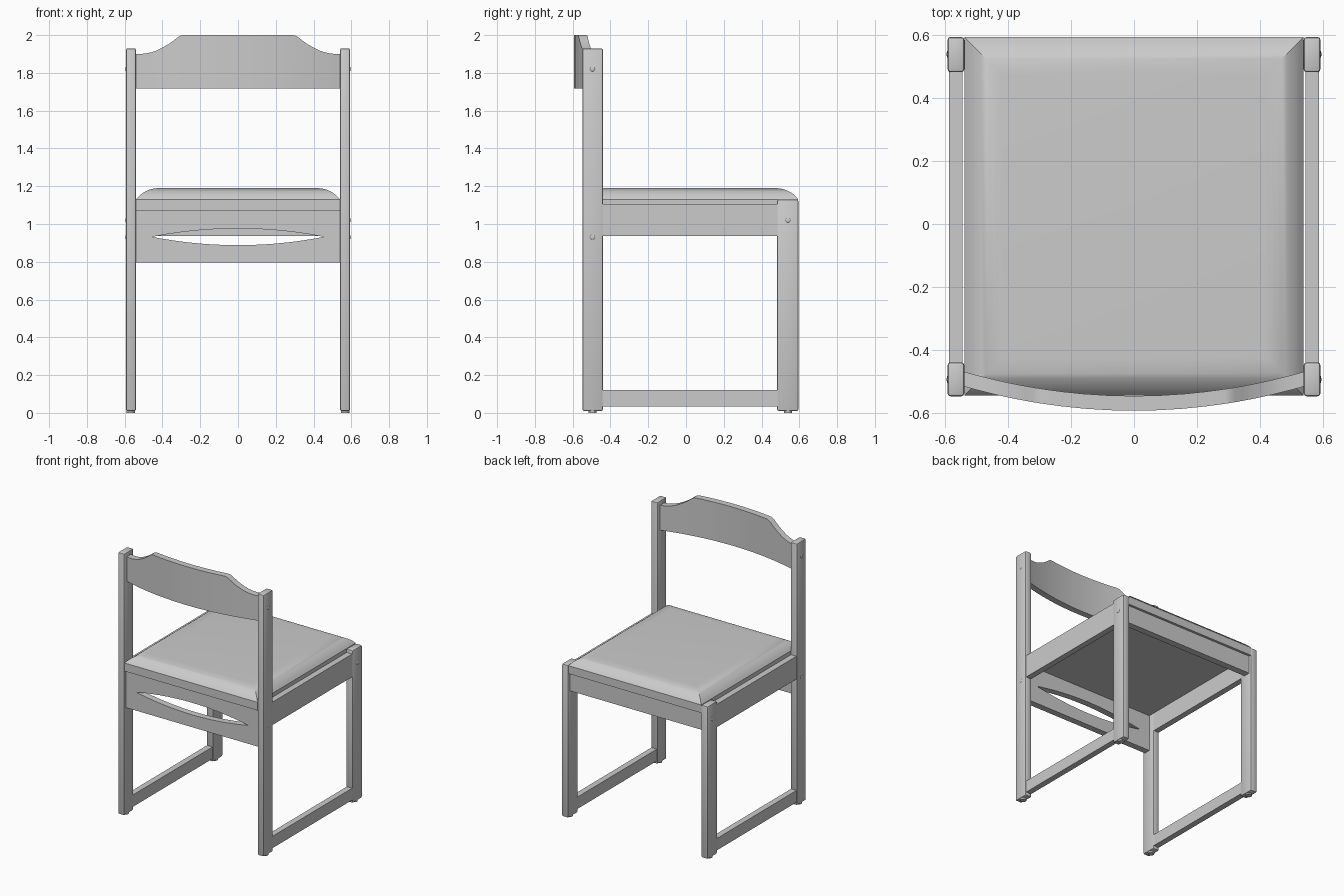
import bpy, bmesh, math
from mathutils import Matrix

if "Cube" in bpy.data.objects:
    bpy.data.objects.remove(bpy.data.objects["Cube"])


def make_object(name, bm, smooth=None):
    bmesh.ops.recalc_face_normals(bm, faces=bm.faces[:])
    me = bpy.data.meshes.new(name)
    bm.to_mesh(me)
    bm.free()
    ob = bpy.data.objects.new(name, me)
    bpy.context.collection.objects.link(ob)
    if smooth:
        me.shade_smooth()
        me.set_sharp_from_angle(angle=math.radians(smooth))
    return ob


def box(name, x, y, z, bevel=0.0):
    """Box from (min, max) ranges, optionally with rounded edges."""
    bm = bmesh.new()
    bmesh.ops.create_cube(bm, size=1)
    for v in bm.verts:
        for i, r in enumerate((x, y, z)):
            v.co[i] = r[0] if v.co[i] < 0 else r[1]
    if bevel:
        bmesh.ops.bevel(bm, geom=bm.edges[:], offset=bevel, segments=2,
                        profile=0.5, affect='EDGES')
    return make_object(name, bm, 40)


def disc(name, loc, radius, depth, axis='Z'):
    bm = bmesh.new()
    m = Matrix.Translation(loc)
    bmesh.ops.create_cone(bm, cap_ends=True, segments=20, radius1=radius,
                          radius2=radius, depth=depth, matrix=m)
    return make_object(name, bm, 40)


def dome(name, loc, radius, height):
    """Low rounded screw cap on the outer side of a leg."""
    bm = bmesh.new()
    m = Matrix.Translation(loc) @ Matrix.Diagonal((height, radius, radius, 1))
    bmesh.ops.create_uvsphere(bm, u_segments=16, v_segments=8, radius=1, matrix=m)
    return make_object(name, bm, 60)


# side frames: legs, rails, glides and screw caps
for side, s in (("left", -1), ("right", 1)):
    def xr(a, b):
        return tuple(sorted((s * a, s * b)))
    box(f"back_post_{side}", xr(0.54, 0.593), (-0.548, -0.44), (0.01, 1.93), 0.009)
    box(f"front_leg_{side}", xr(0.54, 0.593), (0.483, 0.595), (0.01, 1.13), 0.009)
    box(f"side_rail_{side}", xr(0.545, 0.589), (-0.45, 0.49), (0.937, 1.105))
    box(f"side_stretcher_{side}", xr(0.545, 0.589), (-0.45, 0.49), (0.033, 0.12))
    for end, y in (("back", -0.495), ("front", 0.54)):
        disc(f"{end}_glide_{side}", (s * 0.567, y, 0.006), 0.022, 0.012)
    for i, (y, z) in enumerate(((-0.495, 1.82), (-0.495, 0.93), (0.54, 1.02))):
        dome(f"screw_cap_{side}_{i}", (s * 0.592, y, z), 0.013, 0.004)

# seat board and front apron
box("seat_board", (-0.54, 0.54), (-0.545, 0.593), (1.07, 1.13))
box("front_apron", (-0.54, 0.54), (0.525, 0.575), (0.937, 1.07))

# cushion: stacked rectangles following a circular edge profile
bm = bmesh.new()
R, top_angle, steps = 0.15, math.asin(0.8), 8
rings = []
for i in range(steps + 1):
    a = top_angle * (1 - i / steps)
    d = 0.12 - R * math.sin(a)
    z = 1.19 - R * (1 - math.cos(a))
    x, y0, y1 = 0.54 - d, -0.545 + d, 0.595 - d
    rings.append([bm.verts.new(p) for p in
                  ((-x, y0, z), (x, y0, z), (x, y1, z), (-x, y1, z))])
for a, b in zip(rings, rings[1:]):
    for k in range(4):
        bm.faces.new((a[k], a[(k + 1) % 4], b[(k + 1) % 4], b[k]))
bm.faces.new(rings[-1])
bm.faces.new(rings[0][::-1])
make_object("seat_cushion", bm, 30)

# back apron with a lens-shaped opening
cu = bpy.data.curves.new("back_apron", 'CURVE')
cu.dimensions = '2D'
cu.fill_mode = 'BOTH'
cu.extrude = 0.024


def outline(points):
    sp = cu.splines.new('POLY')
    sp.points.add(len(points) - 1)
    for p, (x, z) in zip(sp.points, points):
        p.co = (x, z, 0, 1)
    sp.use_cyclic_u = True


n = 24
outline([(-0.54, 0.797), (0.54, 0.797), (0.54, 1.07), (-0.54, 1.07)])
xs = [-0.455 + 0.91 * i / n for i in range(n + 1)]
arc = [0.044 * (1 - (x / 0.455) ** 2) for x in xs]
outline([(x, 0.932 + h) for x, h in zip(xs, arc)] +
        [(x, 0.932 - h) for x, h in list(zip(xs, arc))[-2:0:-1]])
tmp = bpy.data.objects.new("apron_outline", cu)
bpy.context.collection.objects.link(tmp)
deps = bpy.context.evaluated_depsgraph_get()
me = bpy.data.meshes.new_from_object(tmp.evaluated_get(deps))
bpy.data.objects.remove(tmp)
bm = bmesh.new()
bm.from_mesh(me)
bmesh.ops.remove_doubles(bm, verts=bm.verts[:], dist=1e-5)
bm.transform(Matrix.Translation((0, -0.506, 0)) @ Matrix.Rotation(math.pi / 2, 4, 'X'))
make_object("back_apron", bm, 30)

# curved backrest with a shaped top edge
half = [(0, 2.0), (0.08, 2.0), (0.16, 2.0), (0.23, 2.0), (0.29, 2.0), (0.305, 1.997),
        (0.32, 1.988), (0.345, 1.968), (0.37, 1.951), (0.40, 1.934), (0.43, 1.919),
        (0.46, 1.909), (0.49, 1.903), (0.515, 1.9), (0.545, 1.899)]
profile = [(-x, z) for x, z in half[:0:-1]] + half
bm = bmesh.new()
cols = []
for x, z in profile:
    y = -0.594 + 0.077 * (x / 0.54) ** 2
    cols.append([bm.verts.new(p) for p in
                 ((x, y, 1.717), (x, y, z), (x, y + 0.047, z), (x, y + 0.047, 1.717))])
for a, b in zip(cols, cols[1:]):
    for k in range(4):
        bm.faces.new((a[k], a[(k + 1) % 4], b[(k + 1) % 4], b[k]))
bm.faces.new(cols[0])
bm.faces.new(cols[-1][::-1])
make_object("backrest", bm, 35)
